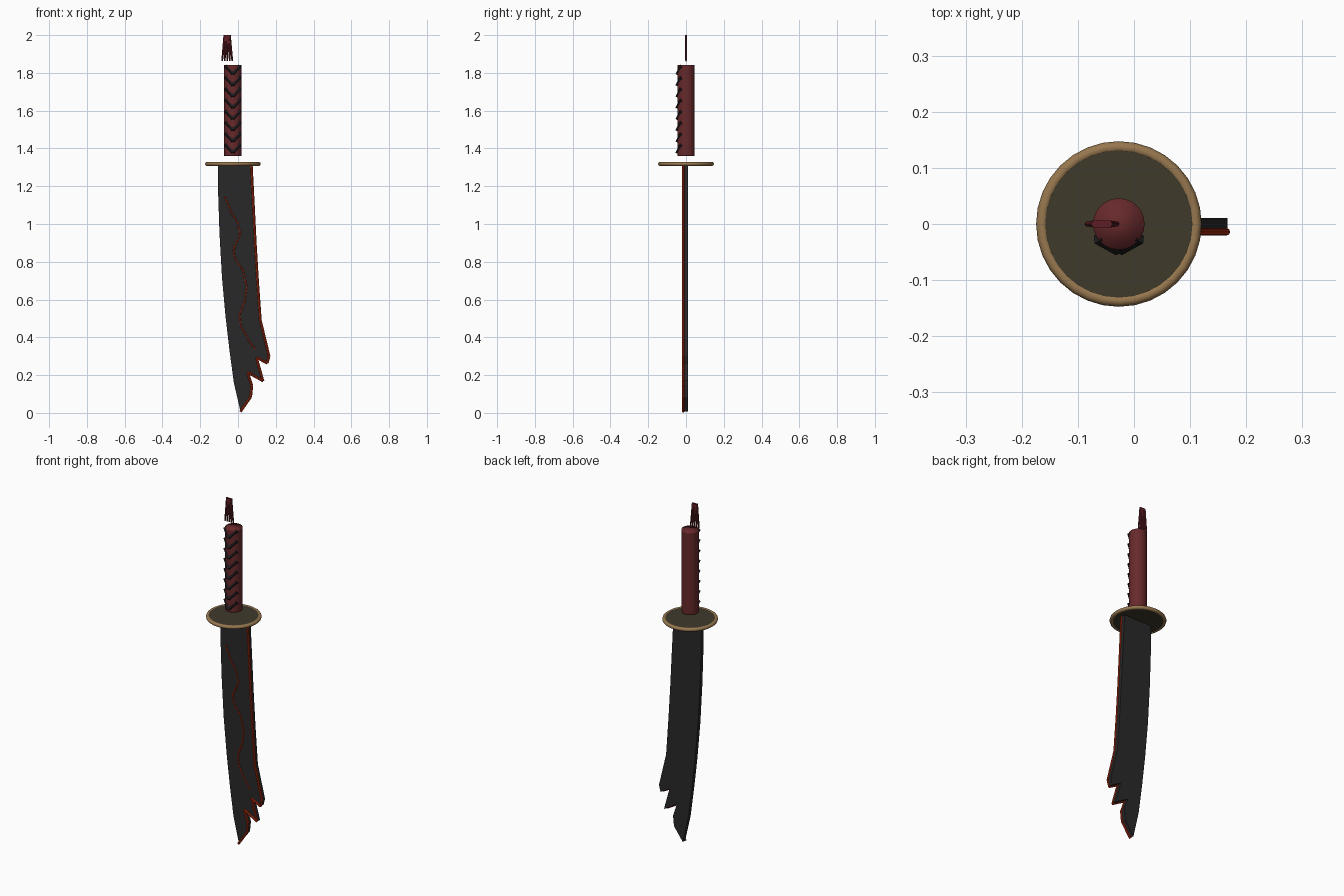
import bpy, bmesh, math
from mathutils import Vector

if "Cube" in bpy.data.objects:
    bpy.data.objects.remove(bpy.data.objects["Cube"])

CX = -0.027  # handle axis


def material(name, rgb):
    m = bpy.data.materials.new(name)
    m.diffuse_color = (*rgb, 1)
    m.use_nodes = True
    m.node_tree.nodes["Principled BSDF"].inputs["Base Color"].default_value = m.diffuse_color
    return m


BLACK = material("blade_black", (0.022, 0.022, 0.023))
EDGE = material("glowing_red", (0.48, 0.030, 0.006))
GRIP = material("grip_red", (0.135, 0.022, 0.024))
WRAP = material("wrap_black", (0.012, 0.012, 0.014))
RIM = material("rim_bronze", (0.31, 0.185, 0.078))
DISC = material("disc_olive", (0.049, 0.041, 0.024))
CORD = material("cord_dark_red", (0.115, 0.013, 0.018))


def finish(bm, name, mat, smooth=False):
    bmesh.ops.recalc_face_normals(bm, faces=bm.faces)
    me = bpy.data.meshes.new(name)
    bm.to_mesh(me)
    bm.free()
    me.materials.append(mat)
    ob = bpy.data.objects.new(name, me)
    bpy.context.collection.objects.link(ob)
    for p in me.polygons:
        p.use_smooth = smooth
    return ob


def rod(bm, a, b, r1, r2, sides=6):
    """Straight rod between two points."""
    a, b = Vector(a), Vector(b)
    d = b - a
    rot = d.to_track_quat('Z', 'Y').to_matrix().to_4x4()
    rot.translation = (a + b) / 2
    bmesh.ops.create_cone(bm, cap_ends=True, segments=sides, radius1=r1,
                          radius2=r2, depth=d.length, matrix=rot)


def lathe(name, profile, z0, mat, steps, smooth=True):
    """Revolve a closed (radius, height) profile about the handle axis."""
    bm = bmesh.new()
    rings = []
    for i in range(steps):
        t = math.tau * i / steps
        rings.append([bm.verts.new((CX + r * math.cos(t), r * math.sin(t), z0 + h))
                      for r, h in profile])
    n = len(profile)
    for i in range(steps):
        p, q = rings[i], rings[(i + 1) % steps]
        for j in range(n):
            k = (j + 1) % n
            bm.faces.new((p[j], q[j], q[k], p[k]))
    return finish(bm, name, mat, smooth)


# Blade: curved spine on the left, broken cutting edge on the right
spine = [(0.013, 0.008), (-0.022, 0.16), (-0.045, 0.33), (-0.066, 0.51), (-0.085, 0.72),
         (-0.098, 0.95), (-0.105, 1.16), (-0.107, 1.315)]
cutting = [(0.073, 1.315), (0.083, 1.12), (0.094, 0.90), (0.106, 0.70), (0.121, 0.49),
           (0.167, 0.30), (0.157, 0.262), (0.100, 0.293), (0.135, 0.168), (0.052, 0.215),
           (0.076, 0.145), (0.070, 0.085)]
bm = bmesh.new()
face = bm.faces.new([bm.verts.new((x, -0.011, z)) for x, z in spine + cutting])
ext = bmesh.ops.extrude_face_region(bm, geom=[face])
bmesh.ops.translate(bm, vec=(0, 0.022, 0),
                    verts=[v for v in ext["geom"] if isinstance(v, bmesh.types.BMVert)])
finish(bm, "blade", BLACK)

# Red bead along the front of the cutting edge
path = [(x - 0.002, z) for x, z in cutting] + [(0.013, 0.006)]
bm = bmesh.new()
for (x1, z1), (x2, z2) in zip(path, path[1:]):
    rod(bm, (x1, -0.014, z1), (x2, -0.014, z2), 0.0065, 0.0065, 8)
finish(bm, "edge_bead", EDGE)

# Dotted crack across the front of the blade
crack = [(-0.070, 1.145), (-0.035, 1.06), (-0.003, 1.01), (0.013, 0.945), (-0.024, 0.865),
         (-0.018, 0.82), (0.024, 0.76), (0.047, 0.665), (0.035, 0.59), (0.008, 0.52),
         (0.013, 0.465), (0.060, 0.38), (0.093, 0.335)]
bm = bmesh.new()
for (x1, z1), (x2, z2) in zip(crack, crack[1:]):
    a, b = Vector((x1, -0.0125, z1)), Vector((x2, -0.0125, z2))
    n = max(2, round((b - a).length / 0.018))
    for i in range(n):
        rod(bm, a.lerp(b, i / n), a.lerp(b, (i + 0.65) / n), 0.005, 0.005, 8)
finish(bm, "blade_crack", EDGE)

# Guard: rounded rim around a flat disc
lathe("guard_rim", [(0.137 + 0.0105 * math.cos(math.tau * i / 10),
                     0.0105 * math.sin(math.tau * i / 10)) for i in range(10)],
      1.318, RIM, 32)
bm = bmesh.new()
rod(bm, (CX, 0, 1.310), (CX, 0, 1.326), 0.132, 0.132, 32)
finish(bm, "guard_disc", DISC)

# Handle: smooth, with loops near the ends so only the rims shade softly
bm = bmesh.new()
rod(bm, (CX, 0, 1.361), (CX, 0, 1.842), 0.046, 0.046, 24)
for z in (1.367, 1.836):
    bmesh.ops.bisect_plane(bm, geom=bm.verts[:] + bm.edges[:] + bm.faces[:],
                           plane_co=(0, 0, z), plane_no=(0, 0, 1))
finish(bm, "handle", GRIP, True)

# Wrap: V shaped bands down the front of the handle
bm = bmesh.new()
for i in range(8):
    z = 1.378 + i * 0.0595
    for s in (-1, 1):
        rod(bm, (CX + s * 0.038, -0.025, z + 0.042), (CX, -0.046, z), 0.011, 0.011, 4)
finish(bm, "handle_wrap", WRAP)

# Tassel: strands fanning out below a gathered top
bm = bmesh.new()
for i in range(5):
    f = i / 4
    rod(bm, (-0.070 + 0.025 * f, 0, 2.0), (-0.084 + 0.054 * f, 0, 1.862), 0.007, 0.0045, 6)
finish(bm, "tassel", CORD)
